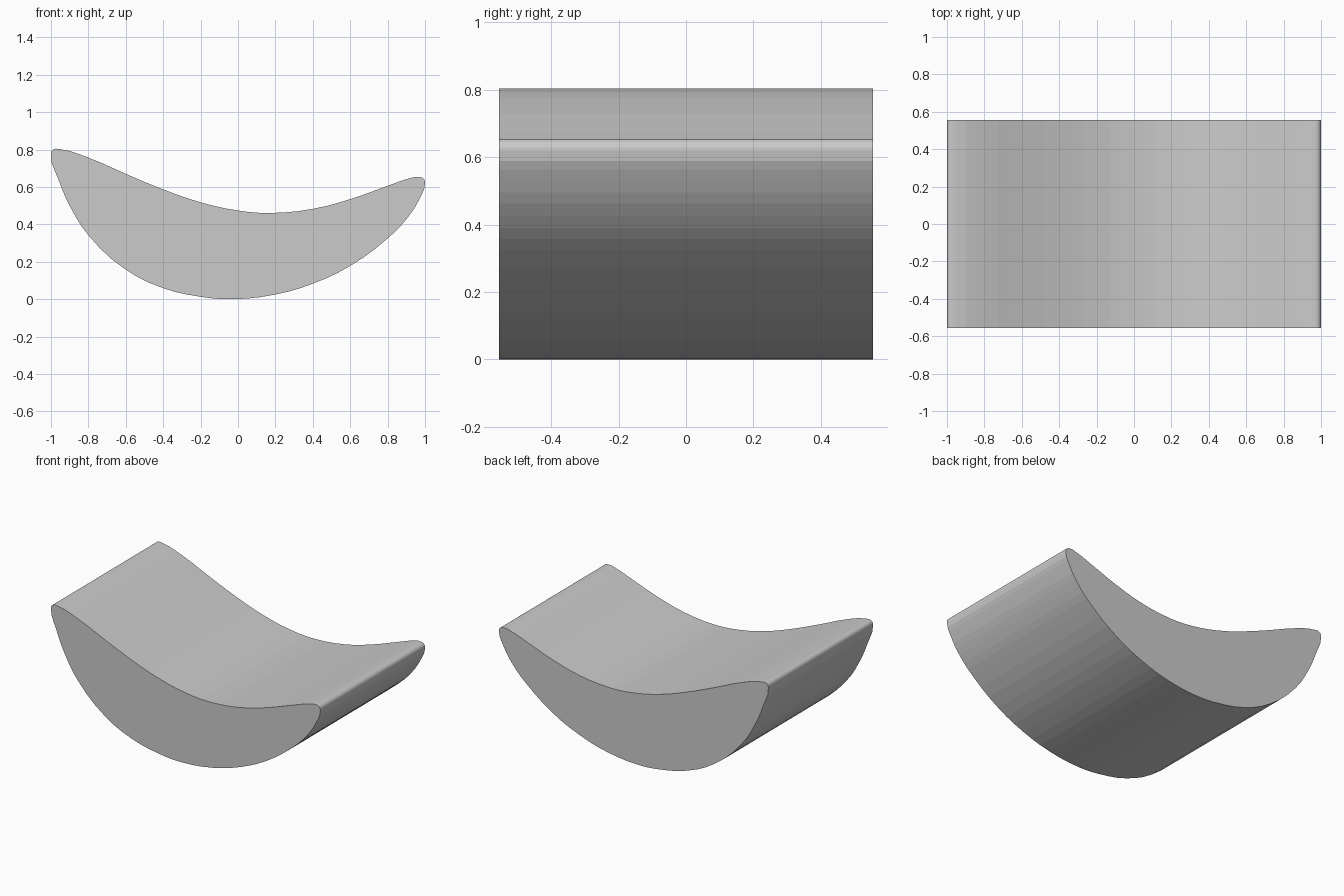
import bpy
import math

if "Cube" in bpy.data.objects:
    bpy.data.objects.remove(bpy.data.objects["Cube"])

HALF_DEPTH = 0.555

# Side profile as (x, z): top edge left to right, then belly right to left
PROFILE = [
    (-1.0, 0.775), (-0.988, 0.8), (-0.95, 0.802), (-0.8, 0.757), (-0.6, 0.67),
    (-0.4, 0.587), (-0.2, 0.518), (0.0, 0.474), (0.17, 0.461), (0.4, 0.483),
    (0.6, 0.535), (0.8, 0.606), (0.92, 0.647), (0.965, 0.654), (0.992, 0.645),
    (1.0, 0.62), (0.97, 0.535), (0.9, 0.427), (0.8, 0.325), (0.6, 0.178),
    (0.4, 0.083), (0.2, 0.025), (-0.04, 0.0), (-0.2, 0.013), (-0.4, 0.059),
    (-0.6, 0.158), (-0.8, 0.342), (-0.9, 0.5), (-0.96, 0.64),
]

# Closed smooth outline, filled and extruded along y
curve = bpy.data.curves.new("rocker_body", "CURVE")
curve.dimensions = "2D"
curve.fill_mode = "BOTH"
curve.extrude = HALF_DEPTH
curve.resolution_u = 3
spline = curve.splines.new("BEZIER")
spline.bezier_points.add(len(PROFILE) - 1)
for point, (x, z) in zip(spline.bezier_points, PROFILE):
    point.co = (x, z, 0)
    point.handle_left_type = point.handle_right_type = "AUTO"
spline.use_cyclic_u = True
spline.use_smooth = False

body = bpy.data.objects.new("rocker_body", curve)
bpy.context.collection.objects.link(body)
body.rotation_euler = (math.radians(90), 0, 0)

# Turn into a clean, welded solid with flat facets
bpy.context.view_layer.objects.active = body
body.select_set(True)
bpy.ops.object.convert(target="MESH")
body = bpy.context.object
bpy.ops.object.transform_apply(location=False, rotation=True, scale=False)
bpy.ops.object.mode_set(mode="EDIT")
bpy.ops.mesh.select_all(action="SELECT")
bpy.ops.mesh.remove_doubles(threshold=0.0005)
bpy.ops.mesh.normals_make_consistent(inside=False)
bpy.ops.object.mode_set(mode="OBJECT")
bpy.ops.object.shade_flat()
